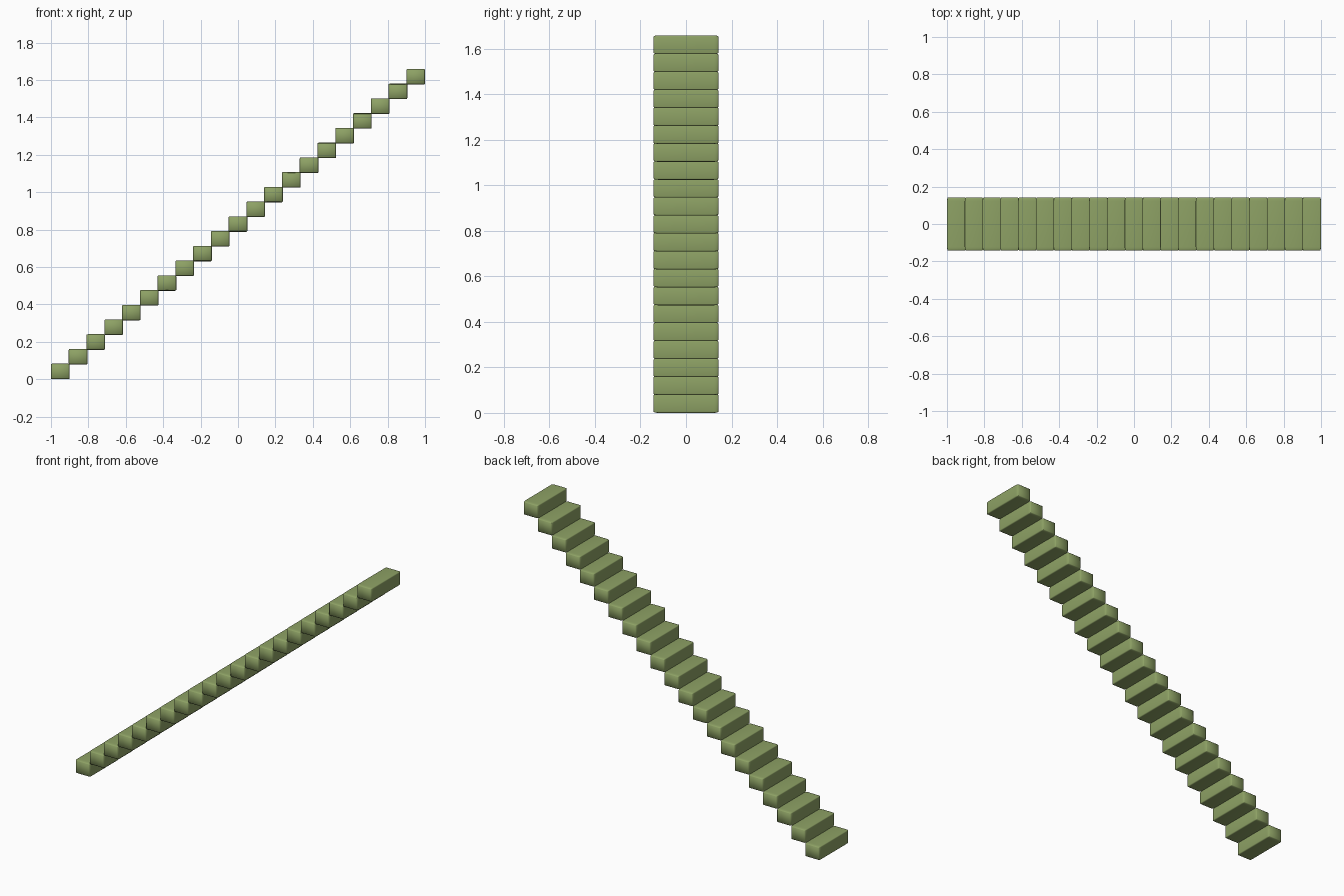
import bpy

if "Cube" in bpy.data.objects:
    bpy.data.objects.remove(bpy.data.objects["Cube"])

STEPS = 21
SIZE = (0.10, 0.285, 0.083)      # one tread block
RUN, RISE = 0.095, 0.0788        # offset from block to block

mat = bpy.data.materials.new("olive_green")
mat.diffuse_color = (0.27, 0.36, 0.13, 1)
mat.use_nodes = True
mat.node_tree.nodes["Principled BSDF"].inputs["Base Color"].default_value = mat.diffuse_color


def add_step(i):
    # rounded block; the bevel stretches with the block's proportions
    x = (i - (STEPS - 1) / 2) * RUN
    z = SIZE[2] / 2 + i * RISE
    bpy.ops.mesh.primitive_cube_add(size=1, location=(x, 0, z))
    ob = bpy.context.object
    ob.name = f"step_{i + 1:02d}"
    ob.scale = SIZE
    ob.data.materials.append(mat)
    bevel = ob.modifiers.new("rounded_edges", "BEVEL")
    bevel.width = 0.07
    bevel.segments = 3
    bpy.ops.object.shade_smooth()


# straight flight of steps rising towards +x
for i in range(STEPS):
    add_step(i)
